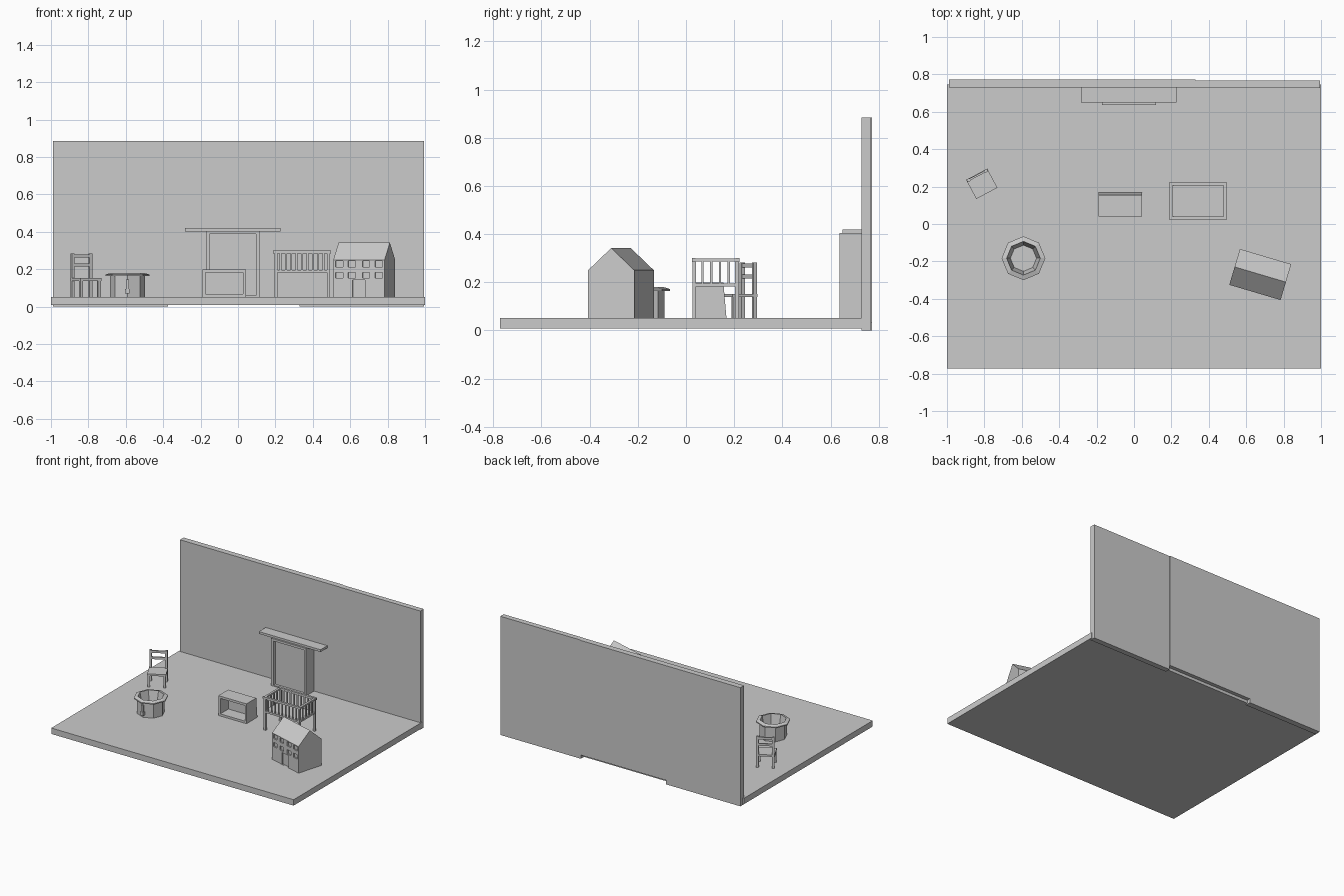
import bpy, bmesh, math
from mathutils import Matrix, Vector

cube = bpy.data.objects.get("Cube")
if cube:
    bpy.data.objects.remove(cube)

grey = bpy.data.materials.new("plain grey")
grey.use_nodes = True
GREY = (0.6, 0.6, 0.6, 1)
grey.diffuse_color = GREY
grey.node_tree.nodes["Principled BSDF"].inputs["Base Color"].default_value = GREY


def finish(name, bm, place=Matrix()):
    bmesh.ops.recalc_face_normals(bm, faces=bm.faces)
    mesh = bpy.data.meshes.new(name)
    bm.to_mesh(mesh)
    bm.free()
    mesh.materials.append(grey)
    ob = bpy.data.objects.new(name, mesh)
    ob.matrix_world = place
    bpy.context.collection.objects.link(ob)
    return ob


def add_box(bm, lo, hi):
    lo, hi = Vector(lo), Vector(hi)
    mat = Matrix.Translation((lo + hi) / 2) @ Matrix.Diagonal((*(hi - lo), 1))
    bmesh.ops.create_cube(bm, size=1, matrix=mat)


def boxes(name, parts, place=Matrix()):
    bm = bmesh.new()
    for lo, hi in parts:
        add_box(bm, lo, hi)
    return finish(name, bm, place)


def prism(name, points, axis_from, axis_to, place=Matrix()):
    """Extrude a (y, z) outline along x."""
    bm = bmesh.new()
    face = bm.faces.new([bm.verts.new((axis_from, y, z)) for y, z in points])
    ext = bmesh.ops.extrude_face_region(bm, geom=[face])["geom"]
    moved = [v for v in ext if isinstance(v, bmesh.types.BMVert)]
    bmesh.ops.translate(bm, verts=moved, vec=(axis_to - axis_from, 0, 0))
    return finish(name, bm, place)


def carve(ob, parts):
    """Cut box-shaped recesses out of an object."""
    cutter = boxes("cutter", parts, ob.matrix_world.copy())
    cutter.hide_render = True
    mod = ob.modifiers.new("recess", 'BOOLEAN')
    mod.operation, mod.object, mod.solver = 'DIFFERENCE', cutter, 'EXACT'
    bpy.context.view_layer.update()
    bpy.context.view_layer.objects.active = ob
    bpy.ops.object.modifier_apply(modifier=mod.name)
    bpy.data.objects.remove(cutter)


def placed(x, y, degrees):
    return Matrix.Translation((x, y, 0)) @ Matrix.Rotation(math.radians(degrees), 4, 'Z')


F = 0.052  # floor height

# Room
boxes("floor", [((-1, -0.773, 0.008), (1, 0.745, F))])
boxes("wall_right", [((-0.99, 0.73, 0), (-0.375, 0.773, 0.885))])
boxes("wall_middle", [((-0.375, 0.73, 0.03), (0.33, 0.773, 0.885))])
boxes("wall_left", [((0.33, 0.728, 0), (0.995, 0.768, 0.885))])

# Fireplace
fireplace = boxes("fireplace_body", [((-0.172, 0.637, F), (0.117, 0.732, 0.405))])
carve(fireplace, [((-0.152, 0.6, 0.06), (0.097, 0.657, 0.388))])
boxes("mantel_shelf", [((-0.283, 0.65, 0.403), (0.226, 0.732, 0.42))])

# Open box with a leaning back
chest = prism("toy_chest", [(0.04, F), (0.168, F), (0.155, 0.2), (0.04, 0.2)], -0.19, 0.042)
carve(chest, [((-0.174, 0, 0.068), (0.028, 0.135, 0.183))])

# Crib
X0, X1, Y0, Y1 = 0.19, 0.495, 0.024, 0.222
T = 0.016
boxes("crib_posts", [((x, y, F), (x + T, y + T, 0.29))
                     for x in (X0 + 0.004, X1 - T - 0.004)
                     for y in (Y0 + 0.002, Y1 - T - 0.002)])
boxes("crib_base", [((X0 + 0.005, Y0 + 0.003, 0.182), (X1 - 0.005, Y1 - 0.003, 0.195))])
rails = []
for y in (Y0, Y1 - T):
    rails.append(((X0 - 0.003, y, 0.285), (X1 + 0.003, y + T, 0.3)))
for x in (X0, X1 - T):
    rails.append(((x, Y0 + T, 0.287), (x + T, Y1 - T, 0.298)))
boxes("crib_top_rails", rails)
slats = []
for i in range(1, 10):
    x = X0 + T / 2 + i * (X1 - X0 - T) / 10
    for y in (Y0 + 0.004, Y1 - 0.012):
        slats.append(((x - 0.005, y, 0.19), (x + 0.005, y + 0.008, 0.288)))
for i in range(1, 5):
    y = Y0 + T / 2 + i * (Y1 - Y0 - T) / 5
    for x in (X0 + 0.004, X1 - 0.012):
        slats.append(((x, y - 0.005, 0.19), (x + 0.008, y + 0.005, 0.29)))
boxes("crib_slats", slats)

# Doll house with recessed door and windows
house = prism("doll_house",
              [(-0.1, F), (0.1, F), (0.1, 0.25), (0, 0.342), (-0.1, 0.25)],
              -0.143, 0.143, placed(0.675, -0.27, -16.5))
openings = [((-0.035, -0.2, F + 0.001), (0.035, -0.09, 0.142))]
for left in (-0.13, -0.06, 0.02, 0.09):
    for z in (0.152, 0.212):
        openings.append(((left, -0.2, z), (left + 0.04, -0.09, z + 0.032)))
carve(house, openings)

# Octagonal tub with flared rim
bm = bmesh.new()
profile = [(0, F), (0.094, F), (0.094, 0.164), (0.117, 0.164), (0.117, 0.172),
           (0.09, 0.18), (0.07, 0.08), (0, 0.08)]
verts = [bm.verts.new((r, 0, z)) for r, z in profile]
edges = [bm.edges.new(pair) for pair in zip(verts, verts[1:])]
bmesh.ops.spin(bm, geom=verts + edges, axis=(0, 0, 1), cent=(0, 0, 0),
               angle=math.tau, steps=8)
bmesh.ops.remove_doubles(bm, verts=bm.verts, dist=0.0005)
finish("tub", bm, placed(-0.591, -0.183, 0))

# Tap on the front of the tub
boxes("tub_tap", [((-0.598, -0.287, 0.09), (-0.584, -0.27, 0.145)),
                  ((-0.603, -0.29, 0.07), (-0.579, -0.27, 0.095))])

# Chair
spot = placed(-0.814, 0.215, 28)
W, D, P = 0.064, 0.058, 0.016
boxes("chair_seat", [((-W, -D, 0.138), (W, D, 0.152))], spot)
legs, back = [], []
for x in (-W + 0.002, W - P - 0.002):
    legs.append(((x, -D + 0.003, F), (x + P, -D + 0.003 + P, 0.14)))
    legs.append(((x, D - P, F), (x + P, D, 0.283)))
boxes("chair_legs", legs, spot)
for z in (0.215, 0.262):
    back.append(((-W + P, D - 0.013, z), (W - P, D - 0.003, z + 0.017)))
boxes("chair_back_slats", back, spot)
